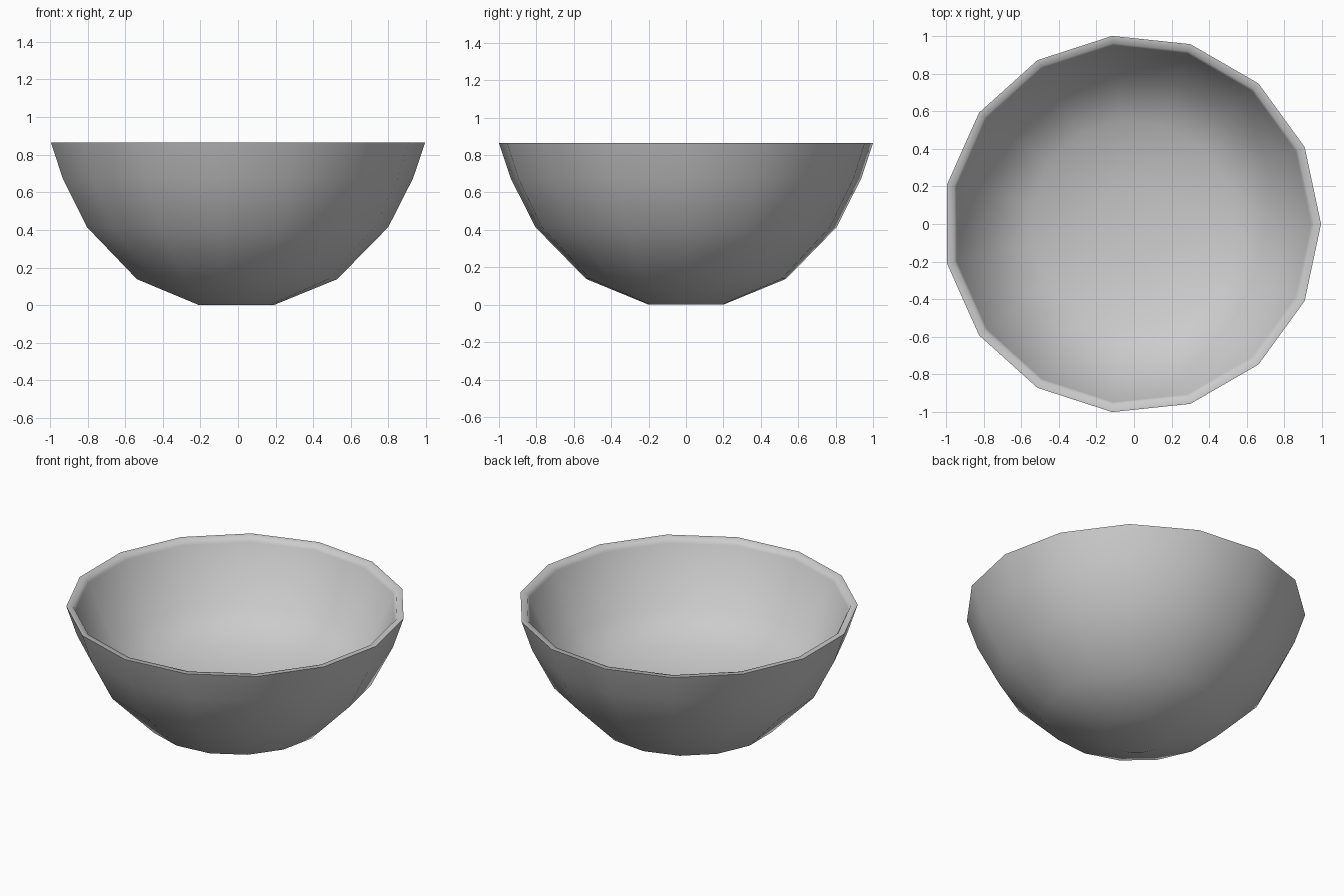
import bpy, bmesh
from math import sin, cos, pi

if "Cube" in bpy.data.objects:
    bpy.data.objects.remove(bpy.data.objects["Cube"])

SIDES = 15
# Bowl as (radius, height): outer base up to the rim, then down the inside to a curved floor
PROFILE = [(0.20, 0.0), (0.538, 0.138), (0.81, 0.415), (0.942, 0.675), (1.0055, 0.865),
           (0.966, 0.863), (0.952, 0.835), (0.79, 0.49), (0.55, 0.36), (0.22, 0.30)]
RIM = 4           # ring that keeps a crisp edge
X_SHIFT = -0.011  # centres the odd-sided bowl

bm = bmesh.new()
rings = []
for r, z in PROFILE:
    rings.append([bm.verts.new((r * cos(2 * pi * i / SIDES) + X_SHIFT,
                                r * sin(2 * pi * i / SIDES), z)) for i in range(SIDES)])

# Wall and rim
for a, b in zip(rings, rings[1:]):
    for i in range(SIDES):
        j = (i + 1) % SIDES
        bm.faces.new((a[i], a[j], b[j], b[i]))

# Flat foot and inner floor
bm.faces.new(rings[0][::-1])
bm.faces.new(rings[-1])
bmesh.ops.recalc_face_normals(bm, faces=bm.faces)

# Smooth body, crisp outer rim
for f in bm.faces:
    f.smooth = True
for i in range(SIDES):
    bm.edges.get((rings[RIM][i], rings[RIM][(i + 1) % SIDES])).smooth = False

mesh = bpy.data.meshes.new("bowl")
bm.to_mesh(mesh)
bm.free()
bowl = bpy.data.objects.new("bowl", mesh)
bpy.context.collection.objects.link(bowl)
